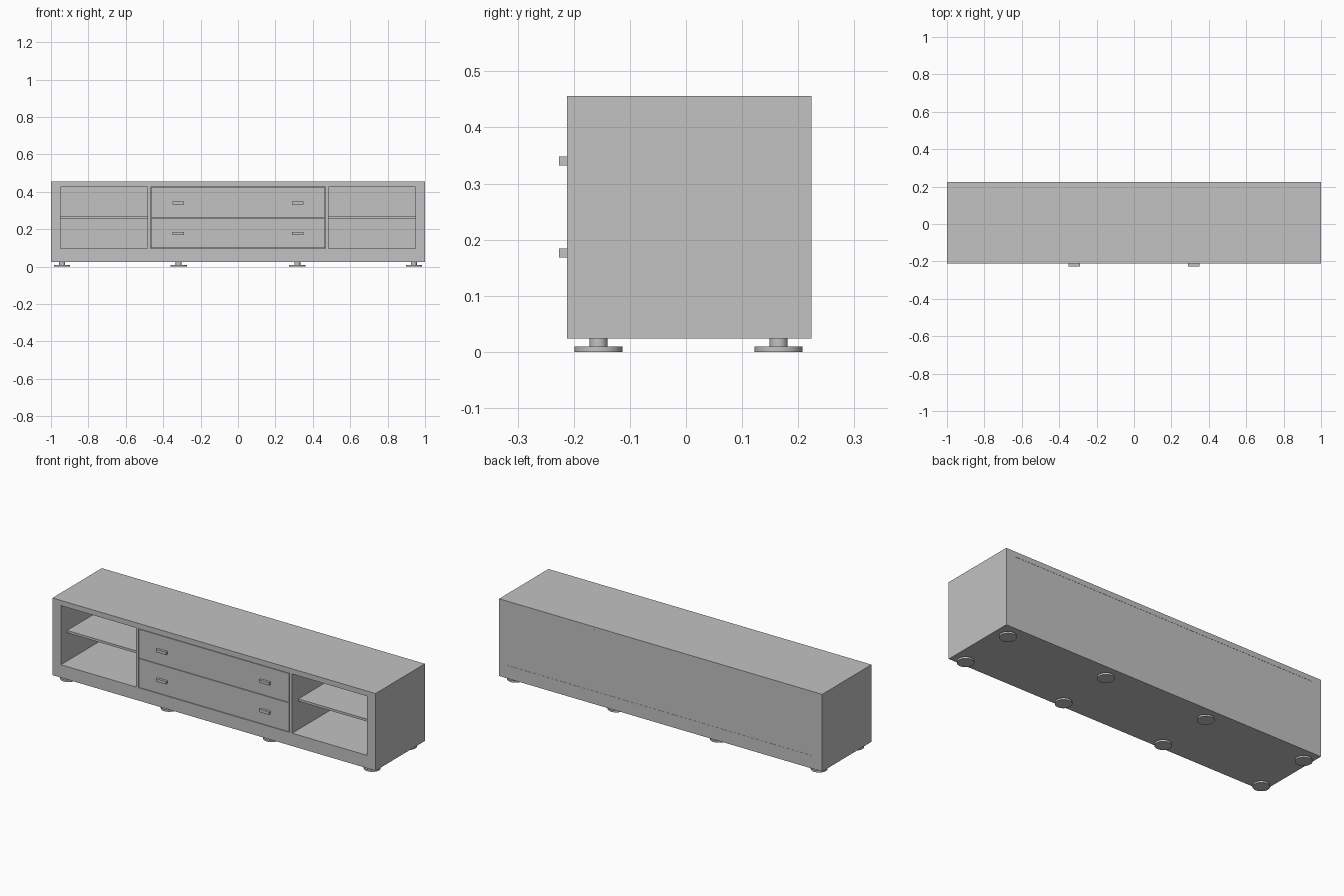
import bpy

cube = bpy.data.objects.get("Cube")
if cube:
    bpy.data.objects.remove(cube, do_unlink=True)

grey = bpy.data.materials.new("plain_grey")
grey.use_nodes = True
grey.diffuse_color = (0.54, 0.54, 0.54, 1)
grey.node_tree.nodes["Principled BSDF"].inputs["Base Color"].default_value = (0.54, 0.54, 0.54, 1)


def box(name, x, y, z):
    """Box spanning the given (low, high) ranges."""
    bpy.ops.mesh.primitive_cube_add(size=1, location=[sum(r) / 2 for r in (x, y, z)])
    ob = bpy.context.object
    ob.name = name
    ob.scale = [r[1] - r[0] for r in (x, y, z)]
    bpy.ops.object.transform_apply(location=False, rotation=False, scale=True)
    ob.data.materials.append(grey)
    return ob


def disc(name, x, y, z, radius):
    """Upright cylinder spanning a z range."""
    bpy.ops.mesh.primitive_cylinder_add(vertices=32, radius=radius, depth=z[1] - z[0],
                                        location=(x, y, sum(z) / 2))
    ob = bpy.context.object
    ob.name = name
    ob.data.materials.append(grey)
    bpy.ops.object.shade_smooth_by_angle()


FRONT, BACK = -0.212, 0.224
INNER = 0.948             # inside face of the side panels
DIV_IN, DIV_OUT = 0.467, 0.484
FLOOR, CEILING = 0.096, 0.427
BASE, TOP = 0.076, 0.44
PANEL = BACK - 0.016      # inside face of the back panel
depth = (FRONT, BACK)
inside = (FRONT, PANEL)

# Outer carcass
box("plinth", (-1, 1), depth, (0.024, BASE))
box("top_board", (-1, 1), depth, (TOP, 0.456))
box("inner_floor", (-INNER, INNER), depth, (BASE, FLOOR))
box("inner_ceiling", (-INNER, INNER), depth, (CEILING, TOP))
box("back_panel", (-INNER, INNER), (PANEL, BACK - 0.001), (FLOOR, CEILING))

# Mirrored side panels, dividers and shelves
for side, s in (("left", 1), ("right", -1)):
    def span(a, b):
        return tuple(sorted((s * a, s * b)))
    box(side + "_side_panel", span(INNER, 1), depth, (BASE, TOP))
    box(side + "_divider", span(DIV_IN, DIV_OUT), inside, (FLOOR, CEILING))
    box(side + "_shelf", span(DIV_OUT, INNER), (FRONT + 0.055, PANEL), (0.254, 0.267))

# Drawers with a thin shadow gap around each, and two handles per drawer
for level, z, grip in (("lower", (0.099, 0.26), 0.176), ("upper", (0.263, 0.424), 0.34)):
    box(level + "_drawer", (-DIV_IN + 0.002, DIV_IN - 0.002), (FRONT, PANEL - 0.02), z)
    for side, s in (("left", 1), ("right", -1)):
        x = s * 0.319
        box(f"{level}_{side}_handle", (x - 0.031, x + 0.031), (FRONT - 0.014, FRONT),
            (grip - 0.008, grip + 0.008))

# Round feet in two rows
for row, y in (("front", -0.156), ("back", 0.165)):
    for i, x in enumerate((-0.94, -0.317, 0.317, 0.94)):
        disc(f"{row}_foot_{i}", x, y, (0, 0.01), 0.043)
        disc(f"{row}_foot_stem_{i}", x, y, (0.01, 0.024), 0.016)
